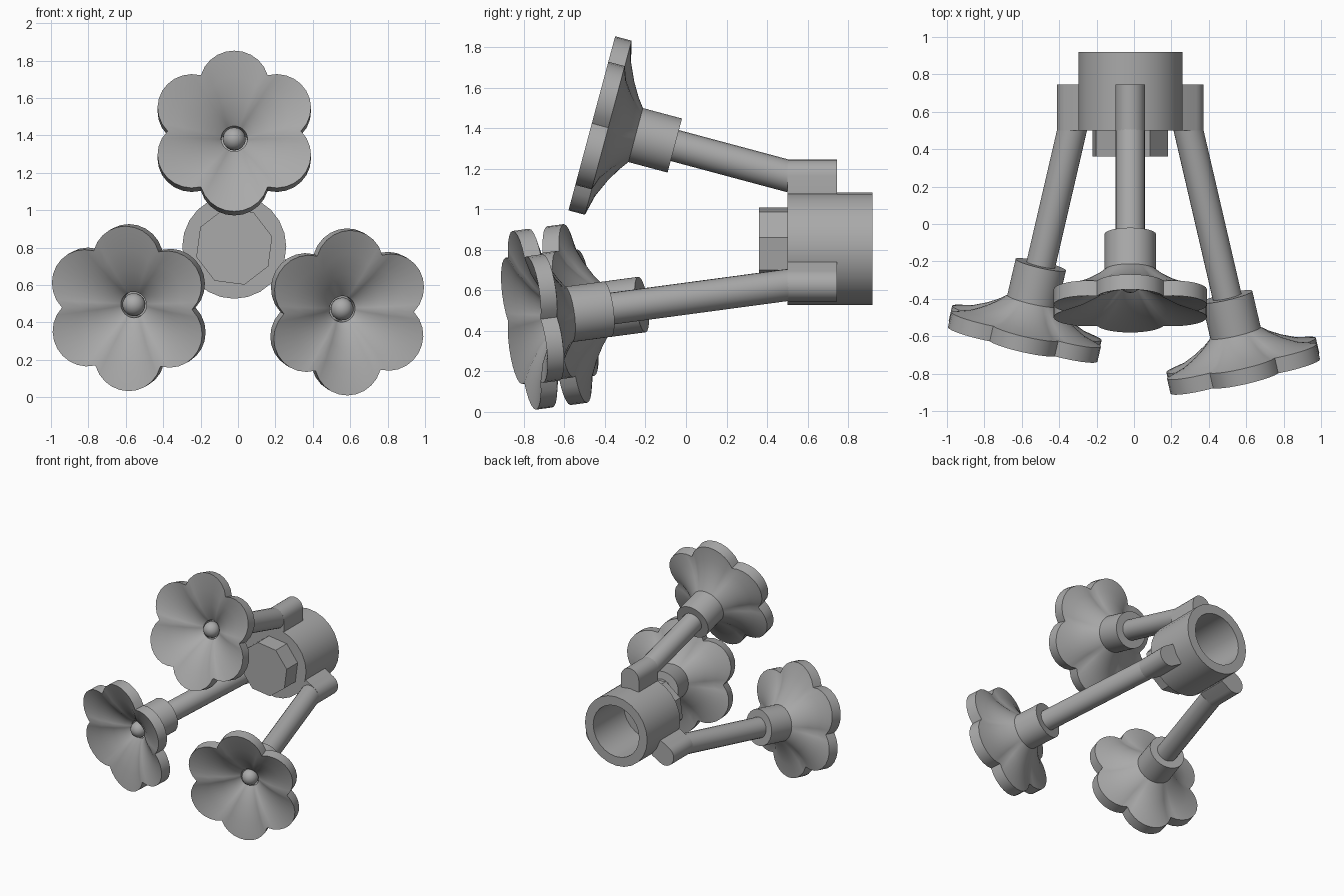
import bpy, bmesh, math
from mathutils import Matrix, Vector

if "Cube" in bpy.data.objects:
    bpy.data.objects.remove(bpy.data.objects["Cube"], do_unlink=True)

grey = bpy.data.materials.new("plain grey")
grey.use_nodes = True
grey.diffuse_color = (0.4, 0.4, 0.4, 1)
grey.node_tree.nodes["Principled BSDF"].inputs["Base Color"].default_value = (0.4, 0.4, 0.4, 1)

TILT = math.radians(15)
HUB = Vector((-0.02, 0, 0.805))
BACK = Vector((0, 1, 0))


def finish(name, bm, matrix):
    bmesh.ops.remove_doubles(bm, verts=bm.verts, dist=1e-5)
    bmesh.ops.transform(bm, matrix=matrix, verts=bm.verts)
    bmesh.ops.recalc_face_normals(bm, faces=bm.faces)
    mesh = bpy.data.meshes.new(name)
    bm.to_mesh(mesh)
    bm.free()
    mesh.materials.append(grey)
    obj = bpy.data.objects.new(name, mesh)
    bpy.context.collection.objects.link(obj)
    bpy.ops.object.select_all(action="DESELECT")
    obj.select_set(True)
    bpy.context.view_layer.objects.active = obj
    bpy.ops.object.shade_smooth_by_angle(angle=math.radians(30))
    return obj


def loft(name, rings, matrix, sides, phase=0.0, outline=None):
    """Rings are (radius, blend towards the outline, height along the axis)."""
    bm = bmesh.new()
    loops = []
    for radius, blend, height in rings:
        loop = []
        for i in range(sides):
            a = phase + math.tau * i / sides
            r = radius + blend * (outline(a) - radius) if outline else radius
            loop.append(bm.verts.new((r * math.cos(a), r * math.sin(a), height)))
        loops.append(loop)
    for low, high in zip(loops, loops[1:]):
        for i in range(sides):
            j = (i + 1) % sides
            bm.faces.new((low[i], low[j], high[j], high[i]))
    bm.faces.new(loops[0])
    bm.faces.new(loops[-1])
    return finish(name, bm, matrix)


def petal_outline(a):
    """Distance to the edge of six overlapping round petals."""
    sixth = math.tau / 6
    d = a - sixth * round(a / sixth)
    centre, radius = 0.26, 0.185
    return centre * math.cos(d) + math.sqrt(radius ** 2 - (centre * math.sin(d)) ** 2)


def frame(x, z, origin):
    y = z.cross(x)
    return Matrix.Translation(origin) @ Matrix((x, y, z)).transposed().to_4x4()


# Hub cup, open at the back, with an eight-sided boss in front
hub_frame = frame(Vector((1, 0, 0)), BACK, HUB)
loft("hub_cup", [(0.278, 0, 0.5), (0.278, 0, 0.92), (0.205, 0, 0.92), (0.205, 0, 0.53)],
     hub_frame, 24)
loft("hub_boss", [(0.21, 0, 0.36), (0.21, 0, 0.52)], hub_frame, 8, math.radians(-15))

# Sleeve, flared back, thick rim, funnel and centre well of a flower
FLOWER = [(0.138, 0, 0), (0.138, 0, 0.2), (0.15, 0.12, 0.235), (0.15, 0.35, 0.275),
          (0.15, 0.65, 0.315), (0.15, 1, 0.34), (0.15, 1, 0.424), (0.07, 0.65, 0.39),
          (0.07, 0.35, 0.345), (0.07, 0.12, 0.3), (0.07, 0, 0.265), (0.07, 0, 0.2)]


def bracket(name, matrix):
    """Arch-shaped block reaching from the hub wall out round the rod."""
    bm = bmesh.new()
    profile = [(0.27, 0.08), (0.27, -0.08)]
    for i in range(13):
        a = math.pi * (i / 12 - 0.5)
        profile.append((0.36 + 0.08 * math.cos(a), 0.08 * math.sin(a)))
    face = bm.faces.new([bm.verts.new((x, y, 0.5)) for x, y in profile])
    out = bmesh.ops.extrude_face_region(bm, geom=[face])["geom"]
    moved = [v for v in out if isinstance(v, bmesh.types.BMVert)]
    bmesh.ops.translate(bm, vec=(0, 0, 0.245), verts=moved)
    finish(name, bm, matrix)


# Three arms spread evenly round the hub, each a different length
for side, angle, length in (("top", 90, 0.575), ("right", 210, 0.743), ("left", 330, 0.92)):
    a = math.radians(angle)
    radial = Vector((math.cos(a), 0, math.sin(a)))
    bracket(side + "_bracket", frame(radial, BACK, HUB))

    axis = radial * math.sin(TILT) - BACK * math.cos(TILT)
    across = radial * math.cos(TILT) + BACK * math.sin(TILT)
    start = HUB + radial * 0.36 + BACK * 0.5
    arm = frame(across, axis, start)
    loft(side + "_rod", [(0.079, 0, -0.02), (0.079, 0, length + 0.05)], arm, 20)

    tip = arm @ Matrix.Translation((0, 0, length))
    loft(side + "_flower", FLOWER, tip, 60, math.radians(30), petal_outline)

    bm = bmesh.new()
    bmesh.ops.create_uvsphere(bm, u_segments=16, v_segments=10, radius=0.062)
    finish(side + "_flower_centre", bm, tip @ Matrix.Translation((0, 0, 0.26)))
